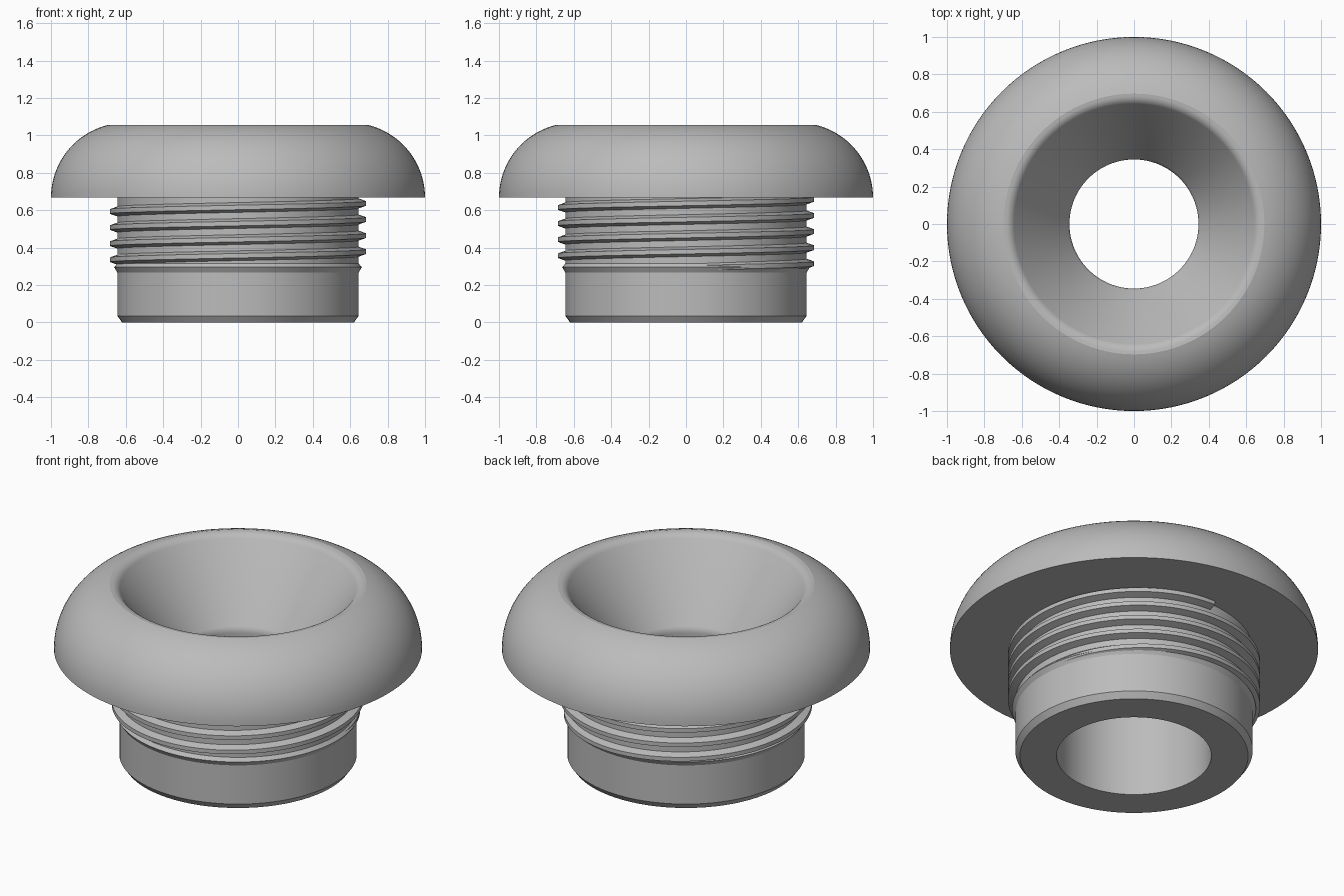
import bpy, bmesh
from math import sin, cos, pi, radians

cube = bpy.data.objects.get("Cube")
if cube:
    bpy.data.objects.remove(cube)

SEGMENTS = 128

grey = bpy.data.materials.new("plain grey")
grey.use_nodes = True
colour = (0.5, 0.5, 0.5, 1)
grey.diffuse_color = colour
grey.node_tree.nodes["Principled BSDF"].inputs["Base Color"].default_value = colour


def sweep(name, rings, closed_path, closed_section, caps=False):
    """Join matching rings of points into one smooth-shaded surface."""
    bm = bmesh.new()
    loops = [[bm.verts.new(p) for p in ring] for ring in rings]
    count, size = len(loops), len(loops[0])
    for i in range(count if closed_path else count - 1):
        a, b = loops[i], loops[(i + 1) % count]
        for j in range(size if closed_section else size - 1):
            k = (j + 1) % size
            bm.faces.new((a[j], b[j], b[k], a[k]))
    if caps:
        bm.faces.new(loops[0])
        bm.faces.new(loops[-1][::-1])
        bmesh.ops.recalc_face_normals(bm, faces=bm.faces)
    mesh = bpy.data.meshes.new(name)
    bm.to_mesh(mesh)
    bm.free()
    mesh.materials.append(grey)
    obj = bpy.data.objects.new(name, mesh)
    bpy.context.collection.objects.link(obj)
    bpy.ops.object.select_all(action="DESELECT")
    obj.select_set(True)
    bpy.context.view_layer.objects.active = obj
    bpy.ops.object.shade_smooth_by_angle(angle=radians(25))
    return obj


def lathe(name, profile):
    """Spin an (r, z) profile, listed outer side upwards, about z."""
    turns = [2 * pi * i / SEGMENTS for i in range(SEGMENTS)]
    rings = [[(r * cos(t), r * sin(t), z) for r, z in profile] for t in turns]
    return sweep(name, rings, True, False)


def arc(r, z, radius, start, end, steps):
    angles = [radians(start + (end - start) * i / steps) for i in range(steps + 1)]
    return [(r + radius * cos(a), z + radius * sin(a)) for a in angles]


# Domed head with a funnel mouth
head = [(0.645, 0.667)]
head += arc(0.6, 0.667, 0.4, 0, 76, 20)
head += arc(0.69, 0.994, 0.06, 90, 145, 8)
head += arc(0.405, 0.6, 0.06, 145, 180, 6)
lathe("domed_head", head)

# Hollow shank with a chamfered foot and a collar below the thread
lathe("hollow_shank", [
    (0.345, 0.6), (0.345, 0.53), (0.42, 0.51), (0.42, 0), (0.62, 0),
    (0.645, 0.035), (0.645, 0.267), (0.662, 0.295), (0.645, 0.315), (0.645, 0.667)])

# Helical thread that fades in at its lower end
PITCH, ROOT, CREST = 0.086, 0.64, 0.685
steps = int(4.25 * SEGMENTS)
rings = []
for i in range(steps + 1):
    t = 2 * pi * i / SEGMENTS
    z = 0.292 + PITCH * i / SEGMENTS
    fade = min(1, 0.2 + i / (SEGMENTS * 0.3))
    crest = ROOT + (CREST - ROOT) * fade
    section = [(ROOT, -0.028), (crest, -0.012), (crest, 0.012), (ROOT, 0.028)]
    rings.append([(r * cos(t), r * sin(t), z + dz) for r, dz in section])
sweep("helical_thread", rings, False, True, caps=True)
